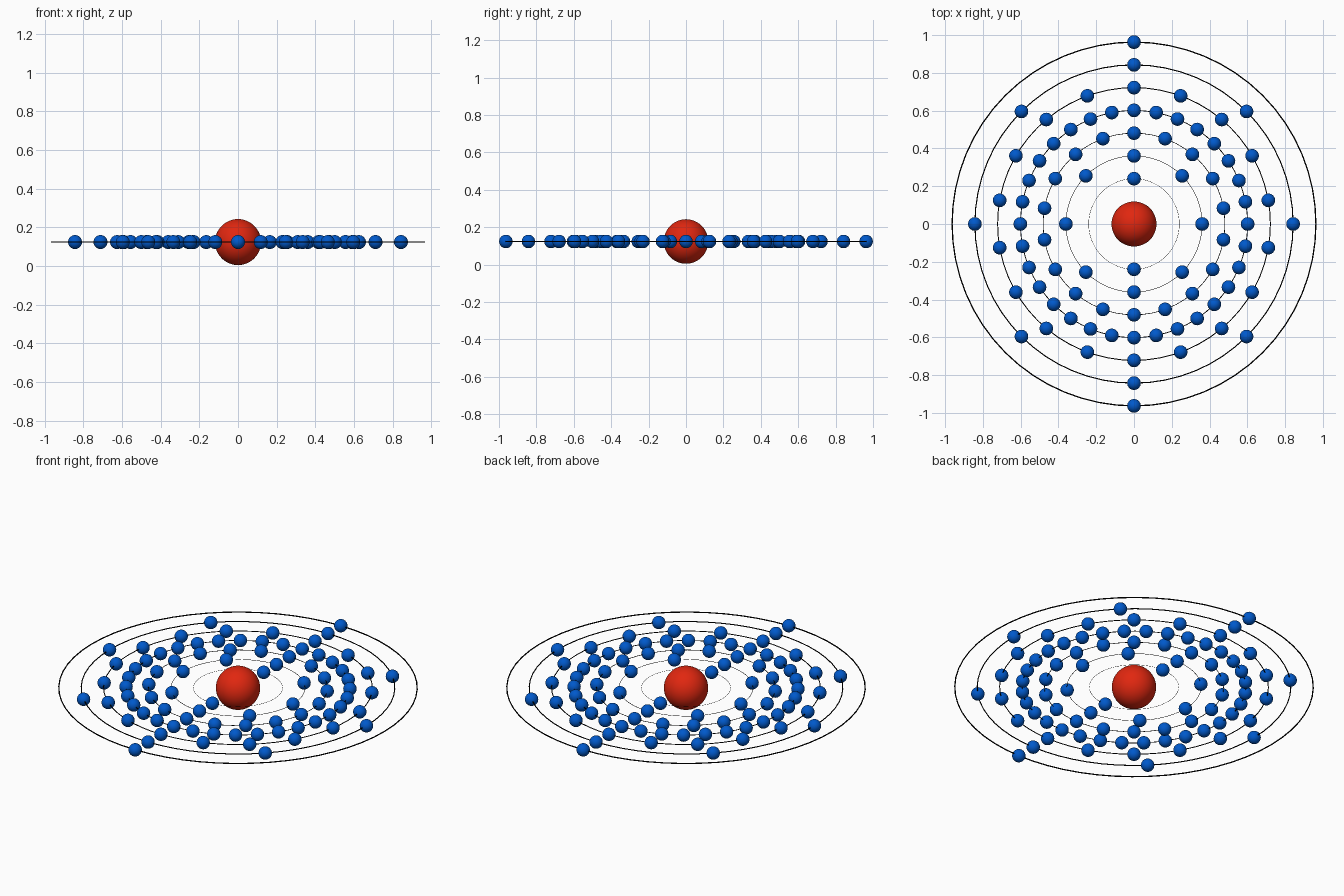
import bpy
import math

if "Cube" in bpy.data.objects:
    bpy.data.objects.remove(bpy.data.objects["Cube"])

CENTRE_Z = 0.124          # height of the orbital plane
NUCLEUS_R = 0.119
ELECTRON_R = 0.036
SHELLS = [2, 8, 18, 32, 18, 8, 2]   # electrons per shell, inside to outside


def material(name, rgb):
    m = bpy.data.materials.new(name)
    m.diffuse_color = (*rgb, 1)
    m.use_nodes = True
    m.node_tree.nodes["Principled BSDF"].inputs["Base Color"].default_value = m.diffuse_color
    return m


red = material("red", (0.75, 0.02, 0.005))
blue = material("blue", (0.0, 0.1, 0.6))
black = material("black", (0.0, 0.0, 0.0))


def finish(name, mat):
    ob = bpy.context.object
    ob.name = ob.data.name = name
    ob.data.materials.append(mat)
    bpy.ops.object.shade_smooth()
    return ob


# Nucleus
bpy.ops.mesh.primitive_uv_sphere_add(segments=48, ring_count=24, radius=NUCLEUS_R,
                                     location=(0, 0, CENTRE_Z))
finish("nucleus", red)

# One electron mesh, shared by all electrons
bpy.ops.mesh.primitive_uv_sphere_add(segments=32, ring_count=16, radius=ELECTRON_R)
template = finish("electron", blue)
electron_mesh = template.data
bpy.data.objects.remove(template)

for i, count in enumerate(SHELLS):
    radius = 0.24 + 0.1205 * i

    # Orbit ring, its wire growing thicker with its size
    bpy.ops.mesh.primitive_torus_add(major_segments=64, minor_segments=8,
                                     major_radius=radius, minor_radius=0.0035 * radius,
                                     location=(0, 0, CENTRE_Z))
    finish(f"orbit_{i + 1}", black)

    # Electrons spaced evenly, the first one at the back
    for k in range(count):
        a = math.pi / 2 + 2 * math.pi * k / count
        ob = bpy.data.objects.new(f"electron_{i + 1}_{k + 1}", electron_mesh)
        ob.location = (radius * math.cos(a), radius * math.sin(a), CENTRE_Z)
        bpy.context.collection.objects.link(ob)
